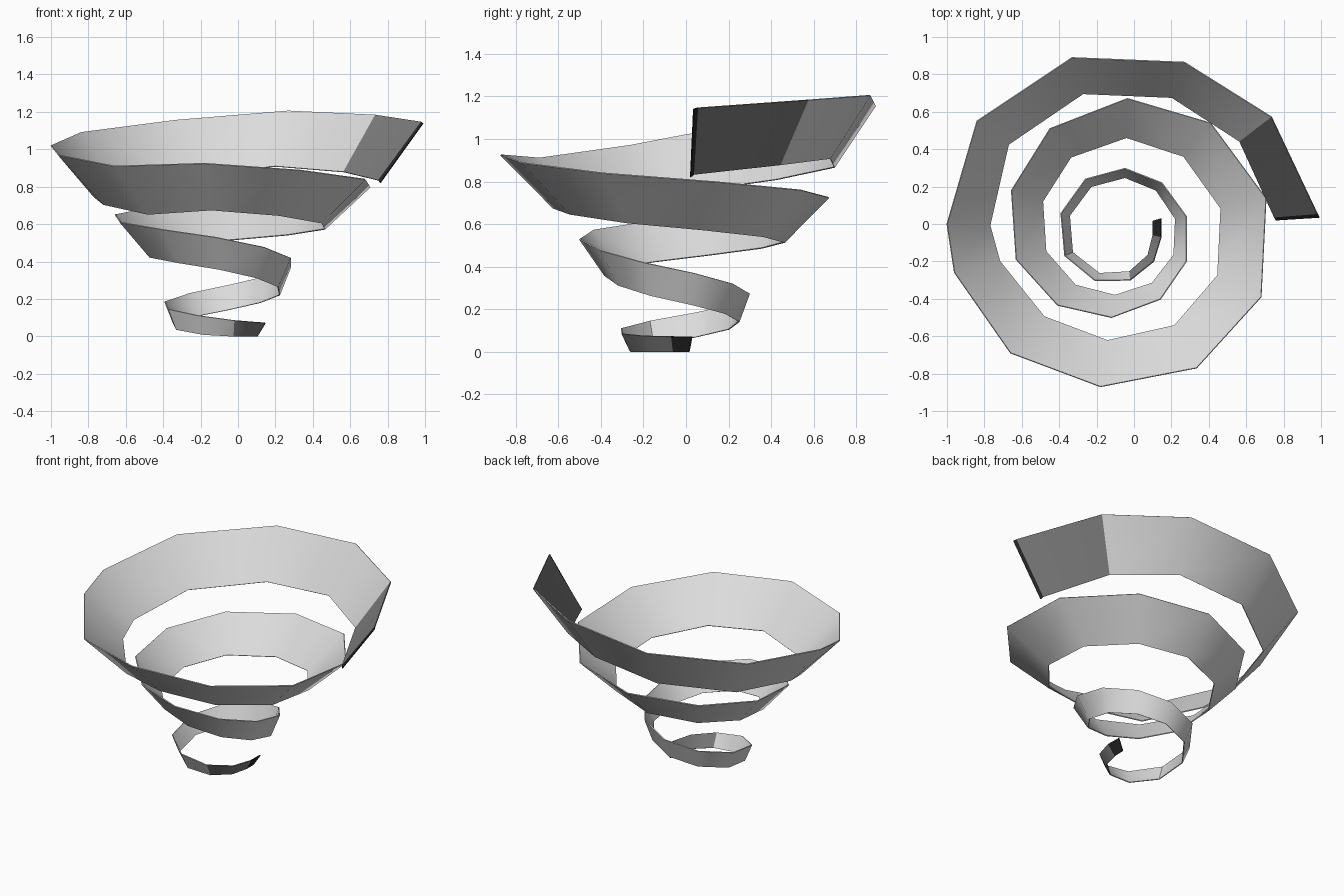
import bpy
import bmesh
from math import atan2, cos, sin, hypot, pi, radians

default_cube = bpy.data.objects.get("Cube")
if default_cube:
    bpy.data.objects.remove(default_cube, do_unlink=True)


def make_material(name, value):
    material = bpy.data.materials.new(name)
    material.use_nodes = True
    colour = (value, value, value, 1)
    material.diffuse_color = colour
    shader = material.node_tree.nodes["Principled BSDF"]
    shader.inputs["Base Color"].default_value = colour
    return material


LIGHT, DARK, BLACK = range(3)
materials = [
    make_material("light grey", 0.72),
    make_material("dark grey", 0.2),
    make_material("black", 0.02),
]

# Upper rim of the ribbon, from the wide end to the narrow tip:
# x, y, height, inward lean of the strip
rim_path = [
    (.99, .035, 1.14, .23), (.98, .055, 1.146, .23),
    (.27, .865, 1.205, .2), (-.84, .55, 1.09, .21),
    (-1, 0, 1.02, .23), (-.96, -.26, .97, .25),
    (-.66, -.69, .91, .265), (-.18, -.87, .925, .25),
    (.68, -.39, .84, .26), (.41, .54, .76, .23),
    (-.45, .51, .69, .19), (-.63, -.19, .61, .165),
    (-.12, -.5, .53, .12), (.28, -.2, .42, .075),
    (.15, .22, .32, .05), (-.26, .24, .23, .05),
    (-.37, -.17, .145, .045), (-.02, -.3, .085, .045),
    (.145, -.07, .072, .045), (.145, .03, .07, .045),
]
AXIS_X, AXIS_Y = -.05, -.03


def to_polar(path):
    """Turn the path into unwrapped angle, radius, height and lean."""
    polar = []
    for x, y, height, lean in path:
        dx, dy = x - AXIS_X, y - AXIS_Y
        angle = atan2(dy, dx)
        while polar and angle < polar[-1][0]:
            angle += 2 * pi
        polar.append((angle, hypot(dx, dy), height, lean))
    return polar


def add_midpoints(keys):
    """Split every wide step once, following a smooth curve."""
    result = []
    for i in range(len(keys) - 1):
        start, end = keys[i], keys[i + 1]
        before = keys[max(i - 1, 0)]
        after = keys[min(i + 2, len(keys) - 1)]
        result.append(start)
        if end[0] - start[0] > radians(45):
            smooth = [(9 * (b + c) - a - d) / 16
                      for a, b, c, d in zip(before, start, end, after)]
            smooth[0] = (start[0] + end[0]) / 2
            result.append(tuple(smooth))
    result.append(keys[-1])
    return result


def point(bm, angle, radius, height):
    return bm.verts.new((AXIS_X + radius * cos(angle),
                         AXIS_Y + radius * sin(angle), height))


# Spiral ribbon: upper and lower rims joined by one quad per step
bm = bmesh.new()
sections = add_midpoints(to_polar(rim_path))
last = len(sections) - 1
rungs = []
for i, (angle, radius, height, lean) in enumerate(sections):
    drop = .32 - .25 * i / last
    upper = point(bm, angle, radius, height)
    lower = point(bm, angle, radius - lean, max(height - drop, 0))
    rungs.append((upper, lower))

for i in range(last):
    (upper_a, lower_a), (upper_b, lower_b) = rungs[i], rungs[i + 1]
    face = bm.faces.new((lower_a, upper_a, upper_b, lower_b))
    # Black tips, a dark step or two beside them, light elsewhere
    if i in (0, last - 1):
        face.material_index = BLACK
    elif i in (1, last - 2, last - 3):
        face.material_index = DARK
    else:
        face.material_index = LIGHT

mesh = bpy.data.meshes.new("spiral_ribbon")
bm.to_mesh(mesh)
bm.free()
for material in materials:
    mesh.materials.append(material)
ribbon = bpy.data.objects.new("spiral_ribbon", mesh)
bpy.context.collection.objects.link(ribbon)

# Thin sheet thickness, then soft shading with crisp rims
bpy.ops.object.select_all(action="DESELECT")
ribbon.select_set(True)
bpy.context.view_layer.objects.active = ribbon
sheet = ribbon.modifiers.new("sheet", "SOLIDIFY")
sheet.thickness = .006
sheet.offset = 0
bpy.ops.object.modifier_apply(modifier=sheet.name)
bpy.ops.object.shade_smooth_by_angle(angle=radians(40))
